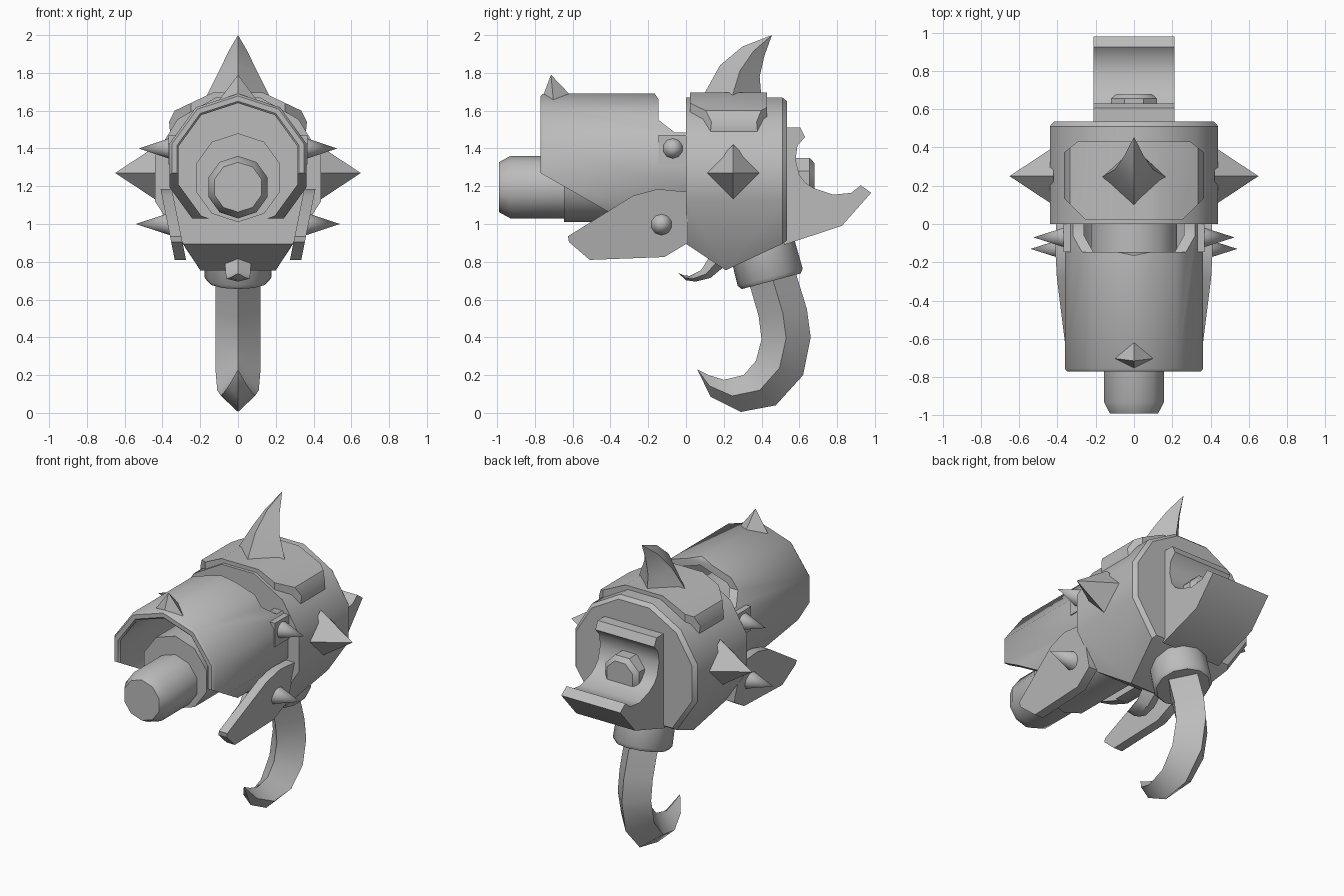
import bpy, bmesh, math
from mathutils import Vector as V

if "Cube" in bpy.data.objects:
    bpy.data.objects.remove(bpy.data.objects["Cube"])

metal = bpy.data.materials.new("grey metal")
metal.diffuse_color = (0.5, 0.5, 0.5, 1)
metal.use_nodes = True
metal.node_tree.nodes["Principled BSDF"].inputs["Base Color"].default_value = metal.diffuse_color
X, Y, Z = V((1, 0, 0)), V((0, 1, 0)), V((0, 0, 1))


def finish(name, bm):
    bmesh.ops.recalc_face_normals(bm, faces=bm.faces)
    me = bpy.data.meshes.new(name)
    bm.to_mesh(me)
    bm.free()
    me.materials.append(metal)
    ob = bpy.data.objects.new(name, me)
    bpy.context.collection.objects.link(ob)
    return ob


def loft(name, rings, closed=False):
    """Skin rings of points; a one-point ring makes a tip, closed makes a tube."""
    bm = bmesh.new()
    vs = [[bm.verts.new(p) for p in r] for r in rings]
    pairs = list(zip(vs, vs[1:])) + ([(vs[-1], vs[0])] if closed else [])
    for a, b in pairs:
        n = max(len(a), len(b))
        for i in range(n):
            j = (i + 1) % n
            quad = [a[i % len(a)], a[j % len(a)], b[j % len(b)], b[i % len(b)]]
            bm.faces.new(list(dict.fromkeys(quad)))
    if not closed:
        for r in (vs[0], vs[-1]):
            if len(r) > 2:
                bm.faces.new(r)
    return finish(name, bm)


def ring(c, r, n=10, a=X, b=Z, phase=90):
    angles = [math.radians(phase) + math.tau * i / n for i in range(n)]
    return [V(c) + a * r * math.cos(t) + b * r * math.sin(t) for t in angles]


def prism(name, pts, x0, x1):
    return loft(name, [[(x, y, z) for y, z in pts] for x in (x0, x1)])


def fang(name, sections, tip):
    """Diamond-section curved spike: front (y,z), back (y,z), half width."""
    rings = []
    for fy, fz, by, bz, w in sections:
        my, mz = (fy + by) / 2, (fz + bz) / 2
        rings.append([(0, fy, fz), (w, my, mz), (0, by, bz), (-w, my, mz)])
    return loft(name, rings + [[(0, *tip)]])


def intersect(ob, cutter):
    mod = ob.modifiers.new("trim", 'BOOLEAN')
    mod.operation, mod.solver, mod.object = 'INTERSECT', 'EXACT', cutter
    bpy.context.view_layer.objects.active = ob
    bpy.ops.object.modifier_apply(modifier="trim")
    bpy.data.objects.remove(cutter)


# Rear housing with wedge-shaped belly
half = [(.117, 1.67), (.32, 1.555), (.44, 1.36), (.44, 1.12), (.29, .895)]
bm = bmesh.new()
for y, s in ((0, 1), (.51, 1), (.535, .95)):
    for x, z in half:
        for m in (-1, 1):
            bm.verts.new((m * x * s, y, 1.25 + (z - 1.25) * s))
for m in (-1, 1):
    bm.verts.new((m * .2, .21, .755))
bmesh.ops.convex_hull(bm, input=bm.verts)
bmesh.ops.dissolve_limit(bm, angle_limit=.01, verts=bm.verts, edges=bm.edges)
finish("housing", bm)

# Saddle plate wrapped over the housing
sp = [(.135, 1.695), (.335, 1.6), (.365, 1.54), (.36, 1.49)]
sp = sp + [(-x, z) for x, z in reversed(sp)]
saddle = loft("saddle_plate", [[(x, y, z) for x, z in sp] for y in (.02, .43)])
octo = [(.25, .02), (.37, .14), (.37, .37), (.27, .45)]
octo = octo + [(-x, y) for x, y in reversed(octo)]
intersect(saddle, loft("saddle_cutter", [[(x, y, z) for x, y in octo] for z in (1.3, 1.9)]))

# Barrel shroud: thick tube trimmed by a side profile
C = 1.31
tube = [(-.76, .33), (-.77, .34), (-.77, .368), (-.755, .38), (.01, .38), (.01, .33)]
shroud = loft("barrel_shroud", [ring((0, y, C), r) for y, r in tube], closed=True)
side = [(-.9, 1.344), (-.9, 1.9), (-.165, 1.9), (-.165, 1.69), (-.145, 1.66),
        (-.145, 1.55), (-.06, 1.485), (.1, 1.485), (.1, 1.03), (-.35, 1.03)]
intersect(shroud, prism("shroud_cutter", side, -.6, .6))

# Inner barrel and muzzle
loft("inner_barrel", [ring((0, y, 1.245), .235) for y in (-.645, .01)])
loft("muzzle", [ring((0, y, 1.195), r) for y, r in ((-.99, .132), (-.93, .165), (-.6, .165))])

# Front sight spike
loft("sight_spike", [[(0, -.762, 1.665), (.12, -.7, 1.63), (0, -.61, 1.68), (-.12, -.7, 1.63)],
                     [(0, -.715, 1.79)]])

# Parts on both sides
jaw = [(-.625, .935), (-.62, .905), (-.51, .81), (-.115, .825), (.01, .9),
       (.01, 1.17), (-.15, 1.185), (-.28, 1.15)]
for s, tag in ((-1, "left"), (1, "right")):
    # Cheek plate leaning inward at the bottom
    def lean(z, inset):
        return s * (.335 + .2 * (z - .81) - inset)
    loft("jaw_plate_" + tag, [[(lean(z, i), y, z) for y, z in jaw] for i in (0, .06)])
    # Large four-sided spike
    loft("side_spike_" + tag, [ring((s * .42, .25, 1.27), .152, 4, Y, Z), [(s * .65, .25, 1.27)]])
    # Small stud spikes and the upper bracket
    loft("upper_stud_" + tag, [ring((s * .355, -.07, 1.4), .057, 10, Y, Z), [(s * .525, -.07, 1.4)]])
    loft("lower_stud_" + tag, [ring((s * .36, -.13, 1.0), .06, 10, Y, Z), [(s * .54, -.13, 1.0)]])
    prism("stud_bracket_" + tag, [(-.145, 1.315), (.01, 1.315), (.01, 1.47), (-.145, 1.47)],
          s * .32, s * .367)

# Dorsal horn
fang("dorsal_horn", [(.08, 1.66, .40, 1.66, .175), (.18, 1.84, .39, 1.78, .1),
                     (.30, 1.94, .415, 1.89, .05)], (.455, 2.0))

# Trigger claw
fang("trigger", [(.12, .82, .22, .79, .07), (.08, .755, .13, .715, .065),
                 (.02, .725, .05, .695, .06), (-.01, .728, .0, .702, .045)], (-.04, .74))

# Grip collar, tilted
U, D = V((0, .966, .257)), V((0, .257, -.966))
top = V((0, .42, .815))
loft("grip_collar", [ring(top + D * d, r, 12, X, U)
                     for d, r in ((-.06, .175), (.1, .178), (.122, .162))])

# Hooked grip
fang("grip", [(.33, .70, .575, .76, .12), (.385, .51, .64, .55, .12), (.40, .39, .66, .40, .12),
              (.37, .275, .62, .20, .12), (.305, .20, .475, .04, .11), (.20, .175, .29, .005, .09),
              (.12, .20, .13, .085, .05)], (.06, .23))

# Shoulder rest with curved seat
prism("shoulder_rest", [(.52, 1.51), (.605, 1.51), (.63, 1.46), (.59, 1.415), (.58, 1.34),
                        (.60, 1.26), (.63, 1.22), (.675, 1.19), (.78, 1.155), (.875, 1.165),
                        (.925, 1.205), (.98, 1.165), (.825, .99), (.52, .89)], -.212, .212)

# Rear bolt
loft("rear_bolt", [ring((0, y, 1.23), r, 8, phase=22.5)
                   for y, r in ((.55, .13), (.655, .13), (.68, .1))])

# Smooth the round surfaces, keep hard edges
for ob in bpy.context.scene.objects:
    ob.select_set(True)
    bpy.context.view_layer.objects.active = ob
bpy.ops.object.shade_smooth_by_angle(angle=math.radians(38))
